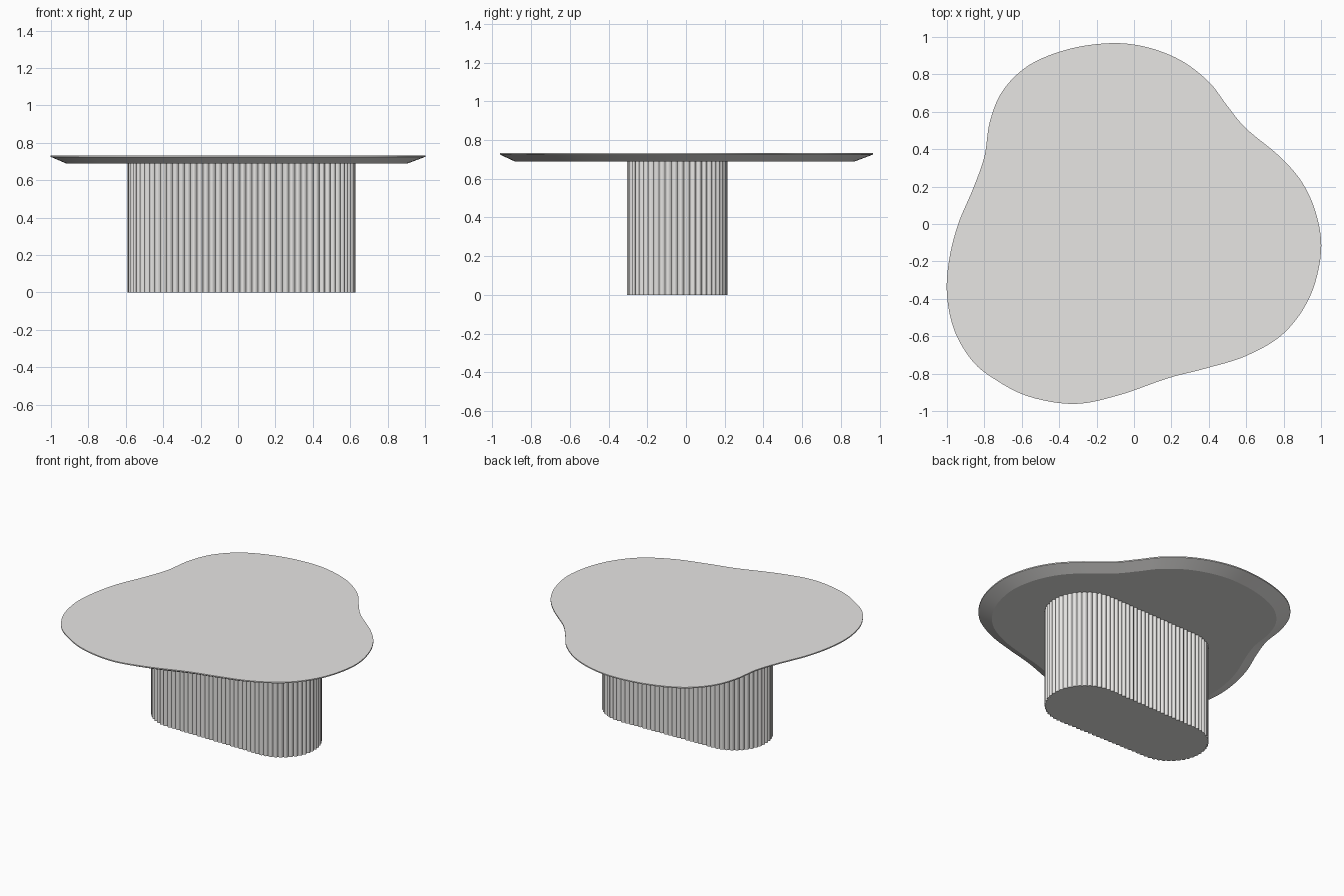
import bpy, bmesh, math
from mathutils import Vector

if "Cube" in bpy.data.objects:
    bpy.data.objects.remove(bpy.data.objects["Cube"])

stone = bpy.data.materials.new("warm_pale_grey")
stone.diffuse_color = (0.80, 0.79, 0.775, 1)
stone.use_nodes = True
stone.node_tree.nodes["Principled BSDF"].inputs["Base Color"].default_value = stone.diffuse_color


def loft(name, rings):
    """Skin a stack of closed rings, cap both ends, smooth with sharp edges kept."""
    bm = bmesh.new()
    loops = [[bm.verts.new(p) for p in ring] for ring in rings]
    n = len(loops[0])
    for a, b in zip(loops, loops[1:]):
        for i in range(n):
            j = (i + 1) % n
            bm.faces.new((a[i], a[j], b[j], b[i]))
    bm.faces.new(loops[0][::-1])
    bm.faces.new(loops[-1])
    bmesh.ops.recalc_face_normals(bm, faces=bm.faces)
    mesh = bpy.data.meshes.new(name)
    bm.to_mesh(mesh)
    bm.free()
    mesh.materials.append(stone)
    ob = bpy.data.objects.new(name, mesh)
    bpy.context.collection.objects.link(ob)
    bpy.ops.object.select_all(action='DESELECT')
    ob.select_set(True)
    bpy.context.view_layer.objects.active = ob
    bpy.ops.object.shade_smooth_by_angle(angle=math.radians(19))
    return ob


def closed_spline(pts, steps):
    """Catmull-Rom curve through a closed list of points."""
    out, n = [], len(pts)
    for i in range(n):
        p0, p1, p2, p3 = (Vector(pts[(i + k) % n]) for k in (-1, 0, 1, 2))
        for s in range(steps):
            t = s / steps
            out.append(0.5 * (2 * p1 + (p2 - p0) * t
                              + (2 * p0 - 5 * p1 + 4 * p2 - p3) * t ** 2
                              + (3 * p1 - p0 - 3 * p2 + p3) * t ** 3))
    return out


# Table top: three-lobed outline with an undercut edge
outline = closed_spline([
    (1.0, -0.15), (0.975, 0.05), (0.90, 0.22), (0.78, 0.36), (0.60, 0.51),
    (0.50, 0.63), (0.40, 0.76), (0.25, 0.875), (0.07, 0.945), (-0.12, 0.967),
    (-0.35, 0.935), (-0.56, 0.85), (-0.70, 0.715), (-0.77, 0.55),
    (-0.80, 0.36), (-0.86, 0.19), (-0.94, 0.0), (-0.988, -0.19),
    (-1.0, -0.38), (-0.96, -0.57), (-0.87, -0.725), (-0.76, -0.82),
    (-0.57, -0.92), (-0.32, -0.962), (-0.08, -0.915), (0.18, -0.825),
    (0.38, -0.773), (0.60, -0.705), (0.80, -0.585), (0.94, -0.39)], 6)
middle = Vector((-0.07, -0.10))


def top_ring(scale, z):
    return [(*(middle + (p - middle) * scale), z) for p in outline]


loft("table_top", [top_ring(0.912, 0.69), top_ring(1, 0.725), top_ring(1, 0.733)])

# Pedestal path: two round ends joined by straight sides, as (point, normal, length)
RIBS, SEGS, DEPTH = 90, 8, 0.011
left, r_left = Vector((-0.343, -0.05)), 0.247 - DEPTH
right, r_right = Vector((0.37, -0.045)), 0.26 - DEPTH
path = []
for c, r, start in ((right, r_right, -90), (left, r_left, 90)):
    for k in range(65):
        a = math.radians(start + 180 * k / 64)
        nrm = Vector((math.cos(a), math.sin(a)))
        path.append((c + nrm * r, nrm))
path.append(path[0])
dist = [0.0]
for (a, _), (b, _) in zip(path, path[1:]):
    dist.append(dist[-1] + (b - a).length)

# Reeded cross-section: half-round ribs evenly spaced along the path
section, seg = [], 0
for i in range(RIBS * SEGS):
    d = dist[-1] * i / (RIBS * SEGS)
    while dist[seg + 1] < d:
        seg += 1
    t = (d - dist[seg]) / (dist[seg + 1] - dist[seg])
    pos = path[seg][0].lerp(path[seg + 1][0], t)
    nrm = path[seg][1].lerp(path[seg + 1][1], t).normalized()
    section.append(pos + nrm * DEPTH * math.sin(math.pi * (i % SEGS) / SEGS))

loft("reeded_pedestal", [[(p.x, p.y, z) for p in section] for z in (0, 0.69)])
